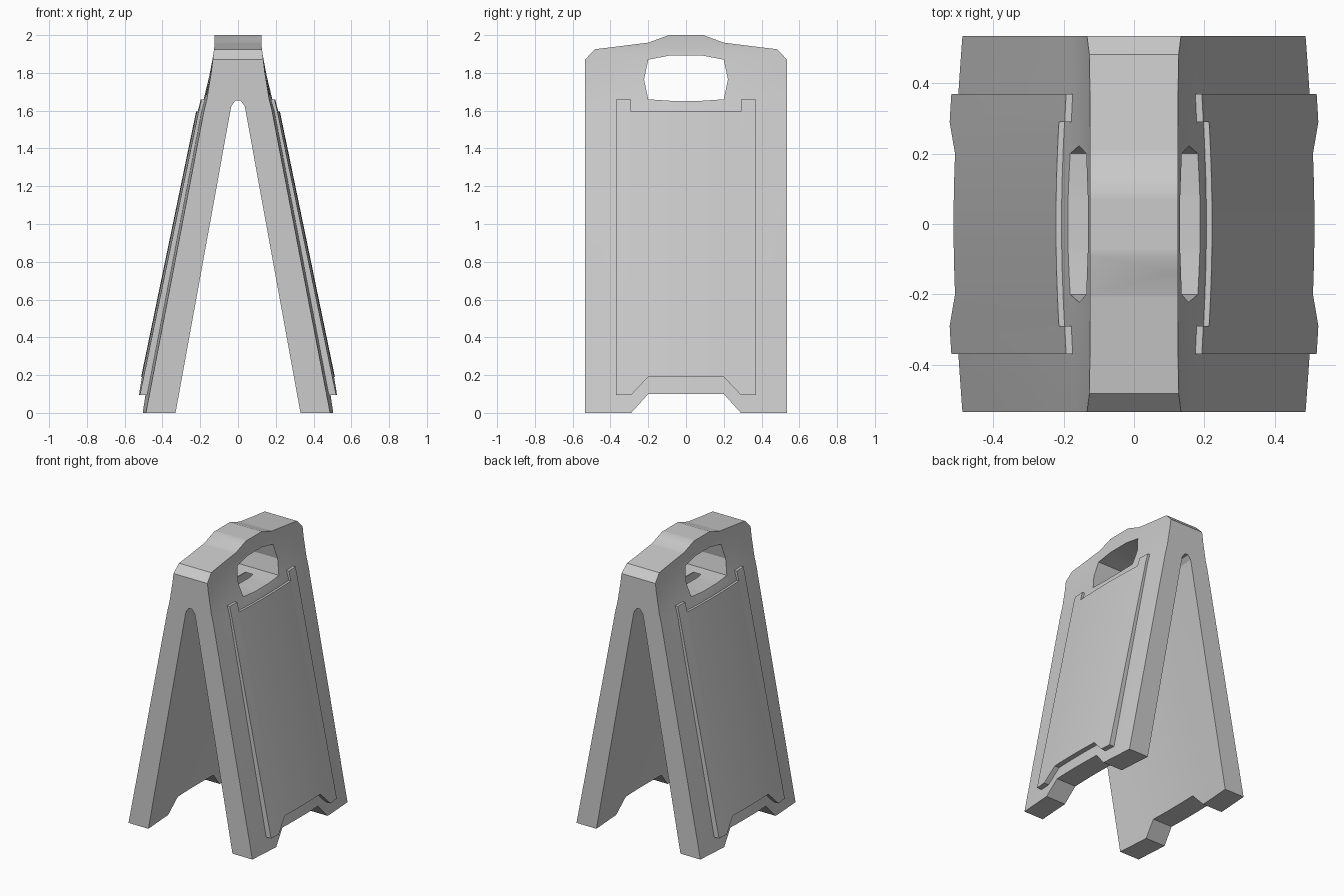
import bpy, bmesh, math

if "Cube" in bpy.data.objects:
    bpy.data.objects.remove(bpy.data.objects["Cube"])

HALF_Y = 0.535


def mirrored(half):
    """Close a half outline by mirroring its first coordinate."""
    return half + [(-a, b) for a, b in reversed(half)]


def prism(name, outline, axis, half, segments):
    """Extrude an outline along x or y, with loops along the length."""
    bm = bmesh.new()
    rings = []
    for i in range(segments + 1):
        t = -half + 2 * half * i / segments
        rings.append([bm.verts.new((a, t, b) if axis == 'y' else (t, a, b))
                      for a, b in outline])
    n = len(outline)
    for r, s in zip(rings, rings[1:]):
        for i in range(n):
            j = (i + 1) % n
            bm.faces.new((r[i], r[j], s[j], s[i]))
    bm.faces.new(rings[0])
    bm.faces.new(rings[-1])
    bmesh.ops.recalc_face_normals(bm, faces=bm.faces)
    mesh = bpy.data.meshes.new(name)
    bm.to_mesh(mesh)
    bm.free()
    ob = bpy.data.objects.new(name, mesh)
    bpy.context.collection.objects.link(ob)
    return ob


def activate(ob):
    bpy.ops.object.select_all(action='DESELECT')
    ob.select_set(True)
    bpy.context.view_layer.objects.active = ob


def cut(ob, outline, operation):
    """Boolean with a side-view outline running right across in x."""
    cutter = prism("cutter", outline, 'x', 1.0, 1)
    cutter.hide_render = True
    mod = ob.modifiers.new("cut", 'BOOLEAN')
    mod.operation = operation
    mod.solver = 'EXACT'
    mod.object = cutter
    activate(ob)
    bpy.ops.object.modifier_apply(modifier=mod.name)
    bpy.data.objects.remove(cutter, do_unlink=True)


def finish(ob):
    """Bow the legs gently outward, then shade."""
    for v in ob.data.vertices:
        x, y, z = v.co
        fade = max(0.0, min(1.0, (1.9 - z) / 0.3))
        bow = 0.025 * fade * math.cos(math.pi / 2 * min(1, abs(y) / HALF_Y))
        if abs(x) > 0.001:
            v.co.x += math.copysign(bow, x)
    activate(ob)
    bpy.ops.object.shade_smooth_by_angle(angle=math.radians(20))


# A-frame body: front profile trimmed by the side outline
body = prism("folding_sign_body", mirrored([
    (0.012, 1.655), (0.035, 1.625), (0.04, 1.6), (0.349, -0.1),
    (0.507, -0.1), (0.18, 1.6), (0.165, 1.66), (0.142, 1.8),
    (0.130, 1.9), (0.125, 1.94), (0.125, 2.1)]), 'y', 0.56, 16)
cut(body, mirrored([
    (0.2, 0.1), (0.29, 0), (HALF_Y, 0), (HALF_Y, 1.87), (0.482, 1.925),
    (0.2, 1.96), (0.09, 2.0)]), 'INTERSECT')

# Carry-handle opening
cut(body, mirrored([
    (0.08, 1.652), (0.2, 1.66), (0.222, 1.765), (0.2, 1.87),
    (0.08, 1.893)]), 'DIFFERENCE')
finish(body)

# Raised display panel on each leg
for side, name in ((1, "right_panel"), (-1, "left_panel")):
    panel = prism(name, [(side * x, z) for x, z in (
        (0.47, -0.1), (0.548, -0.1), (0.196, 1.6), (0.155, 1.8),
        (0.11, 1.8), (0.13, 1.6))], 'y', 0.45, 14)
    cut(panel, mirrored([
        (0.2, 0.19), (0.29, 0.095), (0.37, 0.095), (0.37, 1.66),
        (0.29, 1.66), (0.29, 1.595)]), 'INTERSECT')
    finish(panel)
